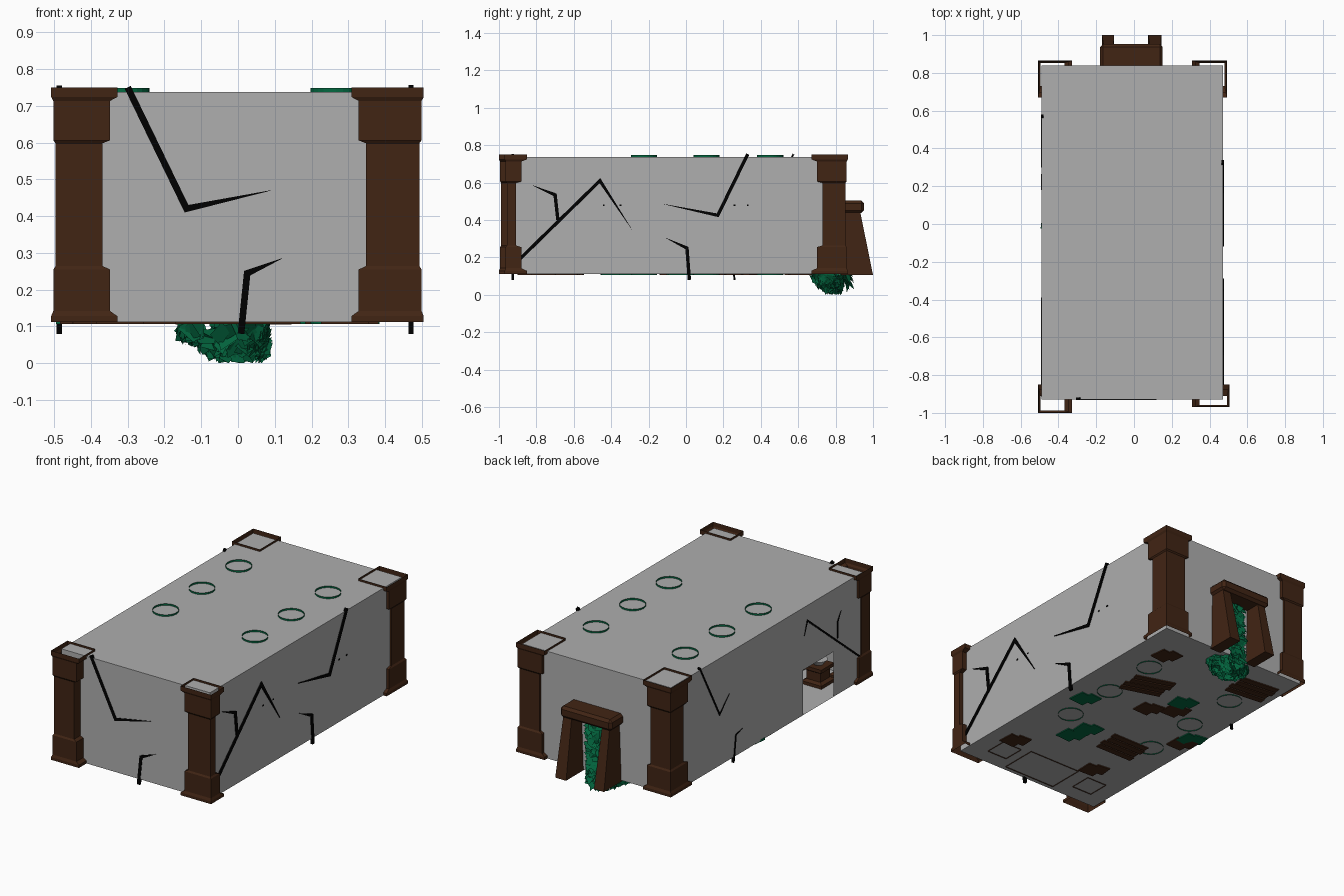
import bpy, random
from math import pi, cos, sin
from mathutils import Vector, Euler

if "Cube" in bpy.data.objects:
    bpy.data.objects.remove(bpy.data.objects["Cube"])

random.seed(4)


def mat(name, col):
    m = bpy.data.materials.new(name)
    m.diffuse_color = (*col, 1)
    m.use_nodes = True
    m.node_tree.nodes["Principled BSDF"].inputs["Base Color"].default_value = m.diffuse_color
    return m


BROWN = mat("brown", (0.053, 0.018, 0.007))
GREEN = mat("green", (0.001, 0.14, 0.052))
BLACK = mat("black", (0.0, 0.0, 0.0))
STONE = mat("stone", (0.425, 0.425, 0.425))


def mesh(name, verts, faces, m=STONE):
    me = bpy.data.meshes.new(name)
    me.from_pydata([tuple(v) for v in verts], [], faces)
    me.update()
    ob = bpy.data.objects.new(name, me)
    bpy.context.collection.objects.link(ob)
    me.materials.append(m)
    return ob


def stack(name, rings, m, bottom=False, top=False):
    """Skin a list of equal-length rings, with optional end caps."""
    n = len(rings[0])
    verts = [p for r in rings for p in r]
    faces = [(k * n + i, k * n + (i + 1) % n, (k + 1) * n + (i + 1) % n, (k + 1) * n + i)
             for k in range(len(rings) - 1) for i in range(n)]
    if bottom:
        faces.append(tuple(range(n))[::-1])
    if top:
        faces.append(tuple(range(len(verts) - n, len(verts))))
    return mesh(name, verts, faces, m)


def rect(x0, x1, y0, y1, z):
    return [(x0, y0, z), (x1, y0, z), (x1, y1, z), (x0, y1, z)]


# Room shell: thin walls, floor and roof, with a doorway in the left wall
X0, X1, Y0, Y1, Z0, Z1 = -0.49, 0.47, -0.93, 0.84, 0.112, 0.738
D0, D1, DZ = -0.66, -0.38, 0.375
mesh("roof", rect(X0, X1, Y0, Y1, Z1), [(0, 1, 2, 3)])
mesh("floor", rect(X0, X1, Y0, Y1, Z0), [(3, 2, 1, 0)])
for name, a, b in (("front_wall", (X0, Y0), (X1, Y0)), ("right_wall", (X1, Y0), (X1, Y1)),
                   ("back_wall", (X1, Y1), (X0, Y1))):
    mesh(name, [(*a, Z0), (*b, Z0), (*b, Z1), (*a, Z1)], [(0, 1, 2, 3)])
outline = [(Y1, Z0), (D1, Z0), (D1, DZ), (D0, DZ), (D0, Z0), (Y0, Z0), (Y0, Z1), (Y1, Z1)]
mesh("left_wall", [(X0, y, z) for y, z in outline], [tuple(range(8))])

# Corner columns: open square tubes, stepping in mostly on the room side
STEPS = [(.112, 0), (.128, 0), (.142, 1), (.255, 1), (.264, 2), (.598, 2), (.606, 1),
         (.713, 1), (.724, 0), (.75, 0)]
for name, x0, x1, y0, y1 in (("front_left", -.508, -.328, -1, -.85), ("front_right", .308, .505, -.97, -.85),
                             ("back_left", -.508, -.328, .67, .865), ("back_right", .308, .492, .67, .865)):
    rings = []
    for z, s in STEPS:
        o, ix, iy = .006 * s, .02 * s, .03 * s
        lx, rx = (o, ix) if x0 < 0 else (ix, o)
        fy, by = (o, iy) if y0 < 0 else (iy, o)
        rings.append(rect(x0 + lx, x1 - rx, y0 + fy, y1 - by, z))
    stack(name + "_column", rings, BROWN)

# Six round inner pillars whose open tops pass through the roof
for x in (-.31, .267):
    for y in (.45, .11, -.225):
        prof = [(.107, .07), (.15, .07), (.17, .05), (.69, .05), (.71, .07), (.748, .07)]
        stack("round_pillar", [[(x + r * cos(i * pi / 12), y + r * sin(i * pi / 12), z)
                                for i in range(24)] for z, r in prof], GREEN)

# Inner altar and pedestals, open underneath
stack("altar", [rect(-.17, .17, -.9, -.68, z) for z in (.107, .25)], BROWN, top=True)
for x in (-.32, .29):
    rings = [rect(x - h, x + h, -.765 - h, -.765 + h, z)
             for z, h in ((.107, .065), (.13, .065), (.14, .045), (.19, .045), (.2, .06), (.22, .06))]
    stack("pedestal", rings, BROWN, top=True)
    stack("bowl", [[(x + r * cos(i * pi / 8), -.765 + r * sin(i * pi / 8), z) for i in range(16)]
                   for z, r in ((.22, .025), (.25, .05))], STONE, True, True)


# Cracks: tapered black polylines set into the walls
def crack(name, pts, place, w=.018, tail=.05, depth=.007):
    pts = [Vector(p) for p in pts]
    rings = []
    for i, p in enumerate(pts):
        d0 = (p - pts[max(i - 1, 0)]).normalized()
        d1 = (pts[min(i + 1, len(pts) - 1)] - p).normalized()
        d = (d0 + d1).normalized()
        h = w / 2 / max(d.dot(d1 if i == 0 else d0), .5)
        if i == len(pts) - 1:
            h *= tail
        n = Vector((-d.y, d.x)) * h
        rings.append([place(*(p + n), -depth), place(*(p - n), -depth),
                      place(*(p - n), depth), place(*(p + n), depth)])
    stack(name, rings, BLACK, True, True)


def on_front(a, b, d): return (a, Y0 + .004 + d, b)
def on_right(a, b, d): return (X1 + d, a, b)
def on_left(a, b, d): return (X0 + .004 + d, a, b)


for pts in ([(-.3, .75), (-.14, .42), (.09, .47)], [(.008, .08), (.025, .245), (.12, .285)]):
    crack("front_crack", pts, on_front)
for pts in ([(.33, .752), (.17, .425), (-.12, .485)], [(-.9, .18), (-.46, .61), (-.29, .35)],
            [(-.685, .4), (-.7, .535), (-.82, .585)], [(.018, .08), (.005, .25), (-.11, .305)]):
    crack("right_crack", pts, on_right)
for pts in ([(.575, .752), (.39, .41), (.3, .5)], [(.26, .08), (.24, .235), (.18, .25)],
            [(-.91, .25), (-.42, .65), (-.39, .57)], [(-.7, .44), (-.7, .54), (-.73, .59)]):
    crack("left_crack", pts, on_left, .01)
for y, z in ((-.44, .478), (-.35, .478), (.26, .478), (.33, .478)):
    crack("right_chip", [(y - .005, z), (y + .005, z)], on_right, .007, 1, .003)

# Back doorway: sloping legs under a bevelled lintel
for x0, x1 in ((-.17, -.105), (.075, .145)):
    stack("doorway_leg", [rect(x0, x1, .83, 1.0, .105), rect(x0 + .012, x1 - .005, .83, .93, .45)],
          BROWN, True, True)
lintel = stack("doorway_lintel", [rect(-.18, .152, .82, .952, z) for z in (.437, .503)], BROWN, True, True)
bev = lintel.modifiers.new("bevel", "BEVEL")
bev.width, bev.segments = .015, 1

# Green growth: leaf shards facing outward, down the doorway and heaped under the floor
verts, faces = [], []


def leaf(c, s, out):
    normal = (Vector(out).normalized() + Vector([random.uniform(-.4, .4) for _ in range(3)])).normalized()
    r = normal.to_track_quat("Z", "Y").to_matrix() @ Euler((0, 0, random.uniform(0, 2 * pi))).to_matrix()
    k = len(verts)
    for p in ((-1, -.5, 0), (.6, -.6, .1), (1, .3, 0), (-.5, .6, -.1)):
        v = Vector(c) + r @ (Vector(p) * s)
        v.z = max(v.z, 0)
        verts.append(v)
    faces.append((k, k + 1, k + 2, k + 3))


for i in range(170):
    t, a = random.random(), random.uniform(0, 2 * pi)
    dx, dy = cos(a) * (.125 - .06 * t), sin(a) * (.08 - .04 * t)
    leaf((-.045 + .05 * t + dx, .755 + .03 * t + dy, .095 - .07 * t), .036, (dx * .5, dy, -.02))
for i in range(150):
    t = random.random()
    leaf((-.018 + random.uniform(-.04, .04), .865 + random.uniform(-.015, .015), .05 + .36 * t), .035, (0, 1, .3))
mesh("green_growth", verts, faces, GREEN)


# Floor debris: overlapping tiles and slatted planks poking through the floor
def slab(name, x, y, lx, ly, ang, m):
    c, s = cos(ang), sin(ang)
    rings = [[(x + c * u * lx / 2 - s * v * ly / 2, y + s * u * lx / 2 + c * v * ly / 2, z)
              for u, v in ((-1, -1), (1, -1), (1, 1), (-1, 1))] for z in (.106, .118)]
    stack(name, rings, m, True, True)


for m, spots in ((BROWN, ((.29, .6), (-.01, .09), (-.14, .165), (-.4, -.09), (-.21, -.62), (.33, -.65))),
                 (GREEN, ((.33, -.05), (-.115, .26), (.13, -.405), (-.41, -.02), (.1, -.3)))):
    for x, y in spots:
        slab("floor_tile", x, y, .1, .1, random.uniform(-.15, .15), m)
        slab("floor_tile", x - .04, y + .03, .08, .08, random.uniform(-.15, .15), m)
for x, y, ang in ((.14, .29, -.3), (-.19, -.32, 0), (-.33, .625, -.1)):
    for i in range(4):
        slab("floor_plank", x + .01 * (i % 2), y + (i - 1.5) * .045, .24, .036, ang, BROWN)
